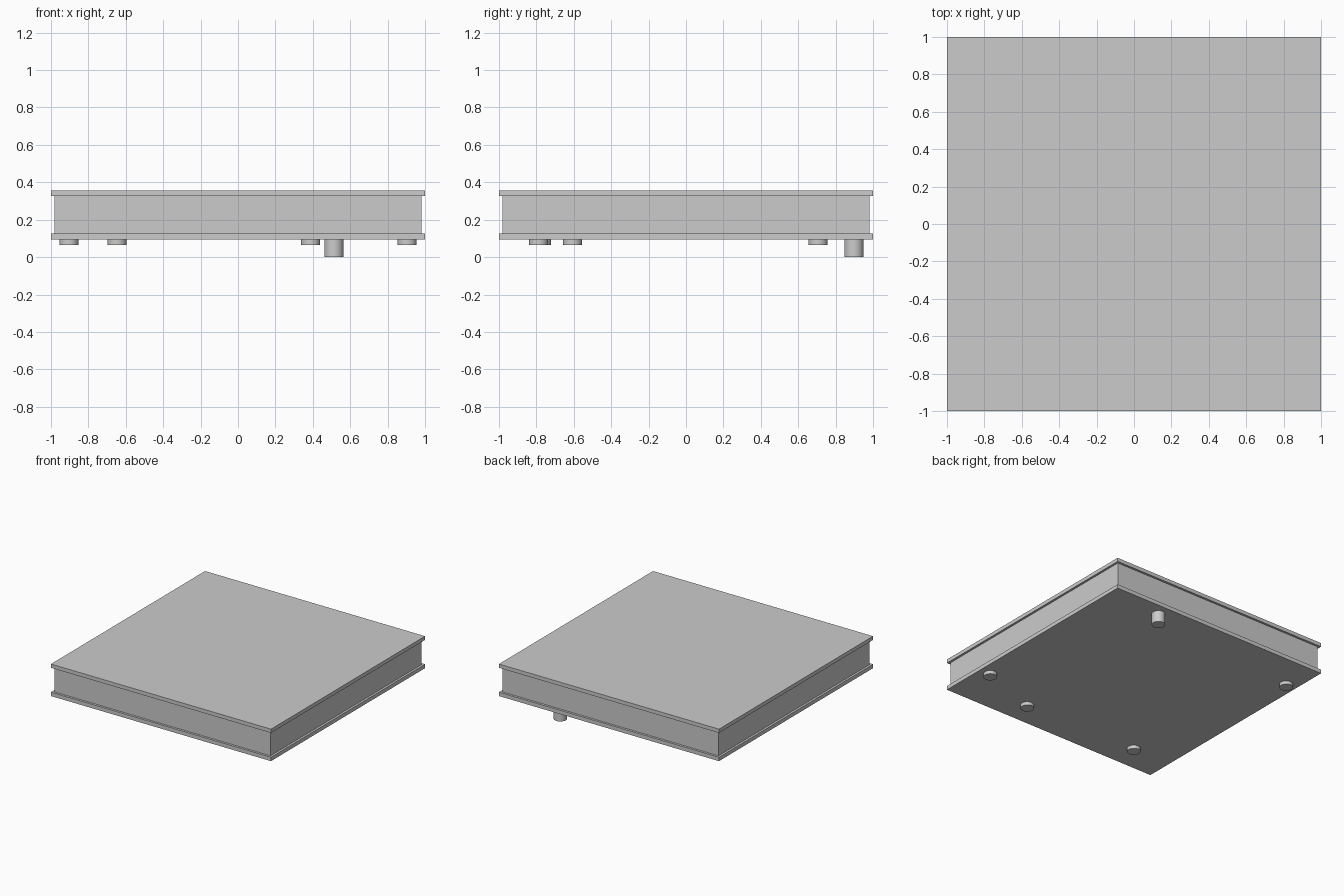
import bpy
import math

if "Cube" in bpy.data.objects:
    bpy.data.objects.remove(bpy.data.objects["Cube"])


def slab(name, half, z0, z1):
    bpy.ops.mesh.primitive_cube_add(size=1, location=(0, 0, (z0 + z1) / 2))
    ob = bpy.context.object
    ob.name = name
    ob.scale = (2 * half, 2 * half, z1 - z0)
    bpy.ops.object.transform_apply(location=False, rotation=False, scale=True)
    return ob


def peg(name, x, y, z0, z1=0.13, radius=0.051):
    bpy.ops.mesh.primitive_cylinder_add(
        vertices=32, radius=radius, depth=z1 - z0, location=(x, y, (z0 + z1) / 2))
    ob = bpy.context.object
    ob.name = name
    bpy.ops.object.shade_smooth_by_angle(angle=math.radians(30))
    return ob


# Core block between two slightly wider plates
slab("bottom_plate", 1.0, 0.094, 0.126)
slab("core_block", 0.982, 0.126, 0.326)
slab("top_plate", 1.0, 0.326, 0.357)

# One long peg and four short feet under the bottom plate
peg("long_peg", 0.513, 0.898, 0.0)
feet = [(0.904, -0.607), (0.388, -0.788), (-0.647, -0.773), (-0.904, 0.706)]
for i, (x, y) in enumerate(feet, 1):
    peg(f"short_foot_{i}", x, y, 0.066)
